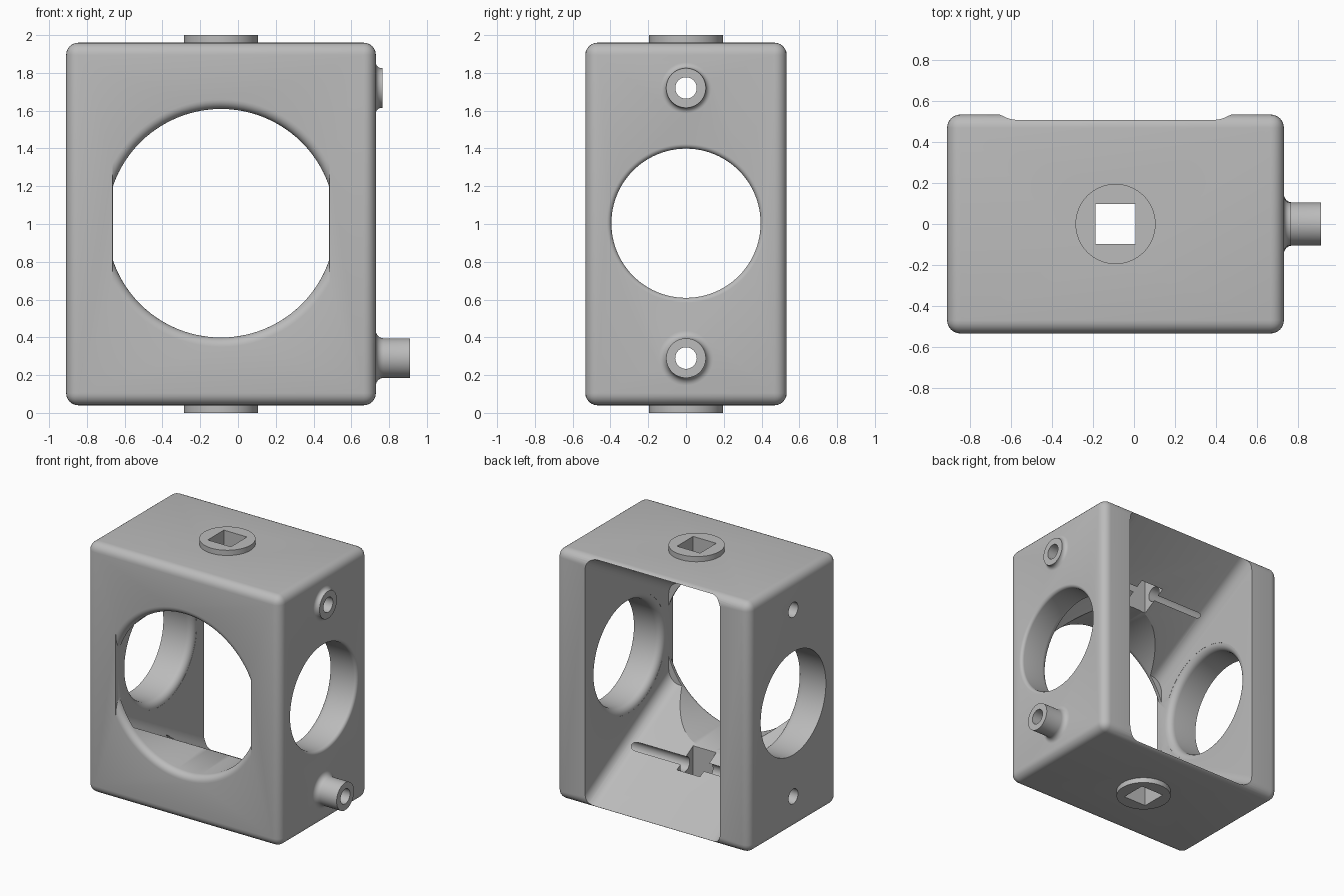
import bpy, bmesh, math
from mathutils import Matrix, Vector

if "Cube" in bpy.data.objects:
    bpy.data.objects.remove(bpy.data.objects["Cube"], do_unlink=True)

CX, CZ = -0.09, 1.0          # centre of the housing block
HALF_W = 0.573               # half width of the cavity
SLOPE, MID = 0.565, 0.66     # cavity taper and half height at y = 0

grey = bpy.data.materials.new("plain_grey")
grey.use_nodes = True
grey.diffuse_color = (0.5, 0.5, 0.5, 1)
grey.node_tree.nodes["Principled BSDF"].inputs["Base Color"].default_value = (0.5, 0.5, 0.5, 1)


def finish(name, bm):
    bmesh.ops.recalc_face_normals(bm, faces=bm.faces)
    mesh = bpy.data.meshes.new(name)
    bm.to_mesh(mesh)
    bm.free()
    mesh.materials.append(grey)
    obj = bpy.data.objects.new(name, mesh)
    bpy.context.collection.objects.link(obj)
    return obj


def box(name, centre, size, radius=0.0):
    bm = bmesh.new()
    bmesh.ops.create_cube(bm, size=1)
    bmesh.ops.scale(bm, vec=size, verts=bm.verts)
    bmesh.ops.translate(bm, vec=centre, verts=bm.verts)
    if radius:
        bmesh.ops.bevel(bm, geom=bm.edges[:], offset=radius, segments=6,
                        profile=0.5, affect='EDGES')
    return finish(name, bm)


def fillet(radius, f, h, way, steps=6):
    """Quarter-round flare ending at the given radius, starting at height h."""
    angles = [math.pi / 2 * i / steps for i in range(steps + 1)]
    return [(radius + f - f * math.sin(a), h + way * (f - f * math.cos(a))) for a in angles]


def turned(name, profile, axis, centre, n=64):
    """Solid of revolution from (radius, height) points along an axis."""
    bm = bmesh.new()
    rings = [[bm.verts.new((r * math.cos(2 * math.pi * i / n),
                            r * math.sin(2 * math.pi * i / n), h)) for i in range(n)]
             for r, h in profile]
    for a, b in zip(rings, rings[1:]):
        for i in range(n):
            j = (i + 1) % n
            bm.faces.new((a[i], a[j], b[j], b[i]))
    bm.faces.new(rings[0])
    bm.faces.new(rings[-1])
    turn = Vector((0, 0, 1)).rotation_difference(Vector(axis)).to_matrix().to_4x4()
    bm.transform(Matrix.Translation(centre) @ turn)
    return finish(name, bm)


def combine(target, tool, operation):
    mod = target.modifiers.new("combine", 'BOOLEAN')
    mod.operation, mod.solver, mod.object = operation, 'EXACT', tool
    bpy.context.view_layer.objects.active = target
    bpy.ops.object.modifier_apply(modifier=mod.name)
    bpy.data.objects.remove(tool, do_unlink=True)


X, Y, Z = (1, 0, 0), (0, 1, 0), (0, 0, 1)

# Rounded block
housing = box("housing", (CX, 0, CZ), (1.64, 1.066, 1.92), 0.065)

# Round pads on the top and bottom
for side, low, high in (("bottom", 0.0, 0.12), ("top", 1.88, 2.0)):
    pad = turned(side + "_pad", [(0.195, low), (0.195, high)], Z, (CX, 0, 0))
    combine(housing, pad, 'UNION')

# Flared bosses on the left side
for name, z, flare, end in (("lower_boss", 0.29, 0.04, 0.91), ("upper_boss", 1.72, 0.03, 0.765)):
    profile = [(0.105 + flare, 0.65)] + fillet(0.105, flare, 0.73, 1) + [(0.105, end)]
    combine(housing, turned(name, profile, X, (0, 0, z)), 'UNION')

# Tapered cavity, open at the back, with rounded long edges
bm = bmesh.new()
bmesh.ops.create_cube(bm, size=2)
for v in bm.verts:
    y = 0.7 if v.co.y > 0 else -0.48
    v.co = (CX + v.co.x * HALF_W, y, CZ + v.co.z * (MID + SLOPE * y))
long_edges = [e for e in bm.edges if abs(e.verts[0].co.y - e.verts[1].co.y) > 1]
bmesh.ops.bevel(bm, geom=long_edges, offset=0.09, segments=8, profile=0.5, affect='EDGES')
combine(housing, finish("cavity", bm), 'DIFFERENCE')

# Large front port with a rounded rim, trimmed flat at its sides
profile = [(0.655, -0.7)] + fillet(0.605, 0.05, -0.533, 1) + [(0.605, 0.2)]
port = turned("front_port", profile, Y, (CX, 0, 1.004), 96)
combine(port, box("port_trim", (CX, 0, CZ), (2 * HALF_W + 0.002, 3, 3)), 'INTERSECT')
combine(housing, port, 'DIFFERENCE')

# Cross port through both side walls, rims rounded inside
profile = ([(0.42, 0.9)] + fillet(0.395, 0.025, 0.73, -1)
           + fillet(0.395, 0.05, 0.484, 1)[::-1]
           + fillet(0.395, 0.05, -0.664, -1) + [(0.395, -1.1)])
combine(housing, turned("cross_port", profile, X, (0, 0, 1.004), 96), 'DIFFERENCE')

# Pin holes running from side to side
for z in (0.29, 1.72):
    pin = turned("pin_hole", [(0.057, -1.2), (0.057, 1.2)], X, (0, 0, z), 32)
    combine(housing, pin, 'DIFFERENCE')

# Square socket running from top to bottom
combine(housing, box("square_socket", (CX, 0, CZ), (0.196, 0.196, 3)), 'DIFFERENCE')

bpy.ops.object.select_all(action='DESELECT')
housing.select_set(True)
bpy.context.view_layer.objects.active = housing
bpy.ops.object.shade_smooth_by_angle(angle=math.radians(30))
